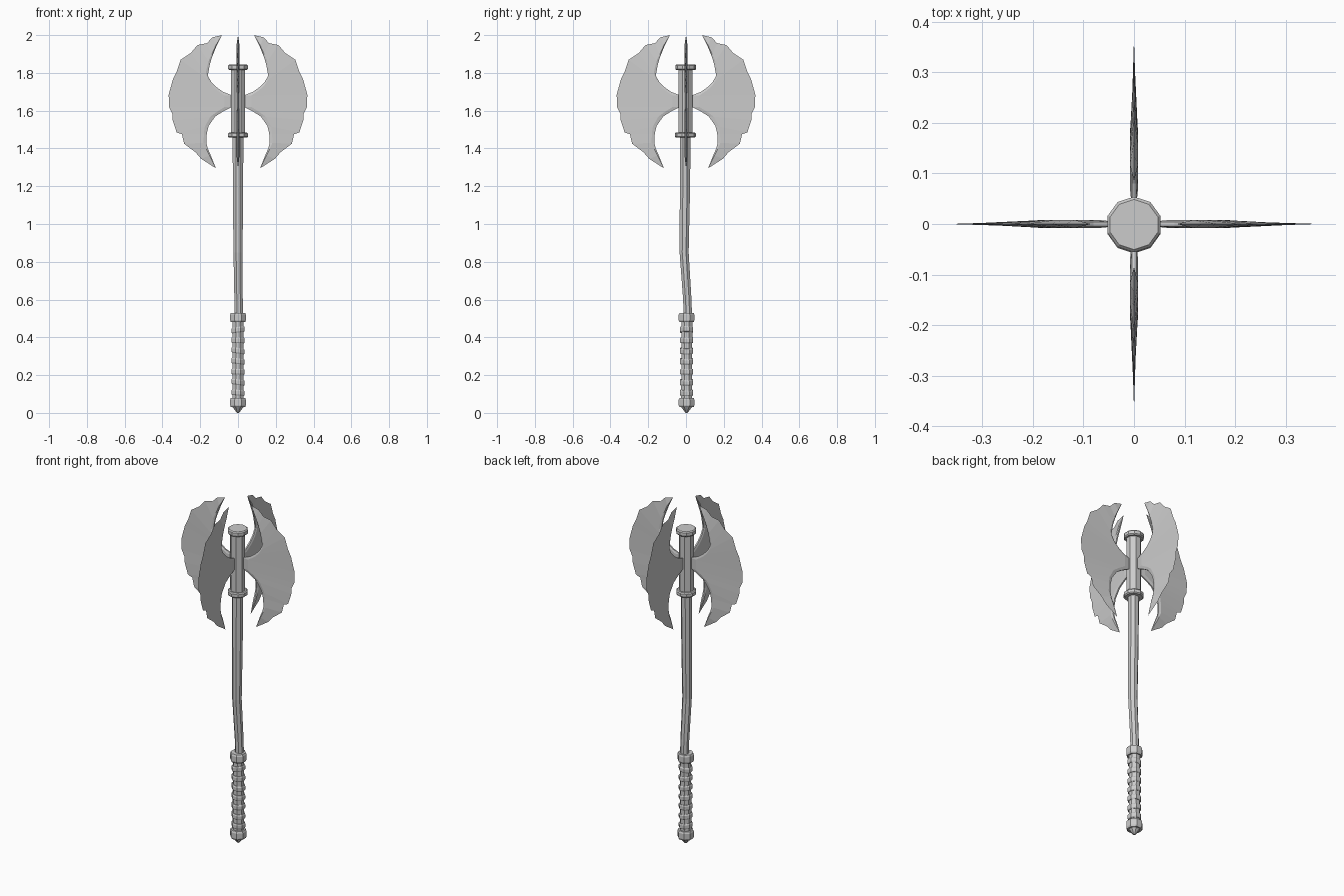
import bpy, math, random
from mathutils import Vector

random.seed(4)
cube = bpy.data.objects.get("Cube")
if cube:
    bpy.data.objects.remove(cube)

steel = bpy.data.materials.new("grey_steel")
steel.use_nodes = True
grey = (0.6, 0.6, 0.6, 1)
steel.diffuse_color = grey
steel.node_tree.nodes["Principled BSDF"].inputs["Base Color"].default_value = grey


def make(name, verts, faces):
    mesh = bpy.data.meshes.new(name)
    mesh.from_pydata(verts, [], faces)
    mesh.materials.append(steel)
    obj = bpy.data.objects.new(name, mesh)
    bpy.context.collection.objects.link(obj)
    return obj


def loft(name, rings, sides=8, tilt=0.0):
    """Faceted solid through rings given as (z, radius, centre x, centre y)."""
    verts, faces = [], []
    for z, r, cx, cy in rings:
        for k in range(sides):
            a = math.tau * (k + 0.5) / sides
            verts.append((cx + r * math.cos(a), cy + r * math.sin(a),
                          z + tilt * math.cos(a)))
    for j in range(len(rings) - 1):
        for k in range(sides):
            n = (k + 1) % sides
            a, b = j * sides, (j + 1) * sides
            faces.append((a + k, a + n, b + n, b + k))
    faces.append(tuple(reversed(range(sides))))
    faces.append(tuple(range(len(verts) - sides, len(verts))))
    return make(name, verts, faces)


def collar(name, low, high, r, cy=0.0, sides=10, tilt=0.0):
    """Short ring with slightly chamfered rims."""
    c = (high - low) * 0.2
    loft(name, [(low, r * 0.9, 0, cy), (low + c, r, 0, cy),
                (high - c, r, 0, cy), (high, r * 0.9, 0, cy)], sides, tilt)


# Bent shaft and the thicker socket that carries the blades
loft("shaft", [(0.5, 0.024, 0.003, 0.01), (0.6, 0.024, 0.003, 0.007),
               (0.85, 0.026, 0, -0.01), (1.15, 0.029, 0, -0.006),
               (1.47, 0.031, 0, -0.004)])
loft("head_socket", [(1.47, 0.041, 0, -0.003), (1.83, 0.041, 0, -0.003)])
collar("lower_head_collar", 1.457, 1.485, 0.055, -0.003)
collar("top_cap", 1.815, 1.845, 0.055, -0.001)

# Wrapped grip with uneven rings
loft("grip_core", [(0.05, 0.031, 0, 0.003), (0.5, 0.031, 0, 0.005)])
collar("upper_grip_collar", 0.48, 0.53, 0.045, 0.003, 8)
for i in range(7):
    z = 0.107 + i * 0.0555
    collar(f"grip_ring_{i + 1}", z - 0.015, z + 0.015, 0.038, 0.003, 8,
           random.uniform(-0.006, 0.006))
collar("lower_grip_collar", 0.03, 0.08, 0.045, 0.003, 8)
loft("pommel_point", [(0, 0.006, 0, 0.003), (0.032, 0.032, 0, 0.003)])

# Chipped cutting edge paired with the inner crescent edge, tip to tip
cutting = [(.085, 2.0), (.135, 1.988), (.165, 1.957), (.215, 1.947),
           (.25, 1.905), (.303, 1.87), (.325, 1.805), (.345, 1.765),
           (.367, 1.685), (.365, 1.62), (.348, 1.585), (.346, 1.55),
           (.325, 1.485), (.297, 1.475), (.285, 1.425), (.225, 1.38),
           (.195, 1.345), (.117, 1.295)]
crescent = [(.085, 2.0), (.115, 1.94), (.135, 1.89), (.148, 1.85),
            (.16, 1.785), (.14, 1.75), (.115, 1.725), (.08, 1.70),
            (.03, 1.68), (.03, 1.62), (.08, 1.595), (.12, 1.57),
            (.155, 1.52), (.165, 1.48), (.168, 1.43), (.16, 1.40),
            (.145, 1.365), (.117, 1.295)]


def blade(name, angle):
    verts, faces = [], []
    last = len(cutting) - 1
    for i, (o, n) in enumerate(zip(cutting, crescent)):
        outer, inner = Vector((o[0], 0, o[1])), Vector((n[0], 0, n[1]))
        ridge = inner.lerp(outer, 0.12)
        thick = 0 if i in (0, last) else 1
        for point, half in ((inner, .004), (ridge, .008), (outer, 0),
                            (ridge, -.008), (inner, -.004)):
            verts.append(point + Vector((0, half * thick, 0)))
    for i in range(last):
        for k in range(5):
            n = (k + 1) % 5
            a, b = i * 5, i * 5 + 5
            if i == 0:
                faces.append((a, b + n, b + k))
            elif i == last - 1:
                faces.append((a + k, a + n, b))
            else:
                faces.append((a + k, a + n, b + n, b + k))
    obj = make(name, verts, faces)
    obj.rotation_euler.z = angle


for i, side in enumerate(("left", "back", "right", "front")):
    blade(f"{side}_blade", i * math.pi / 2)
